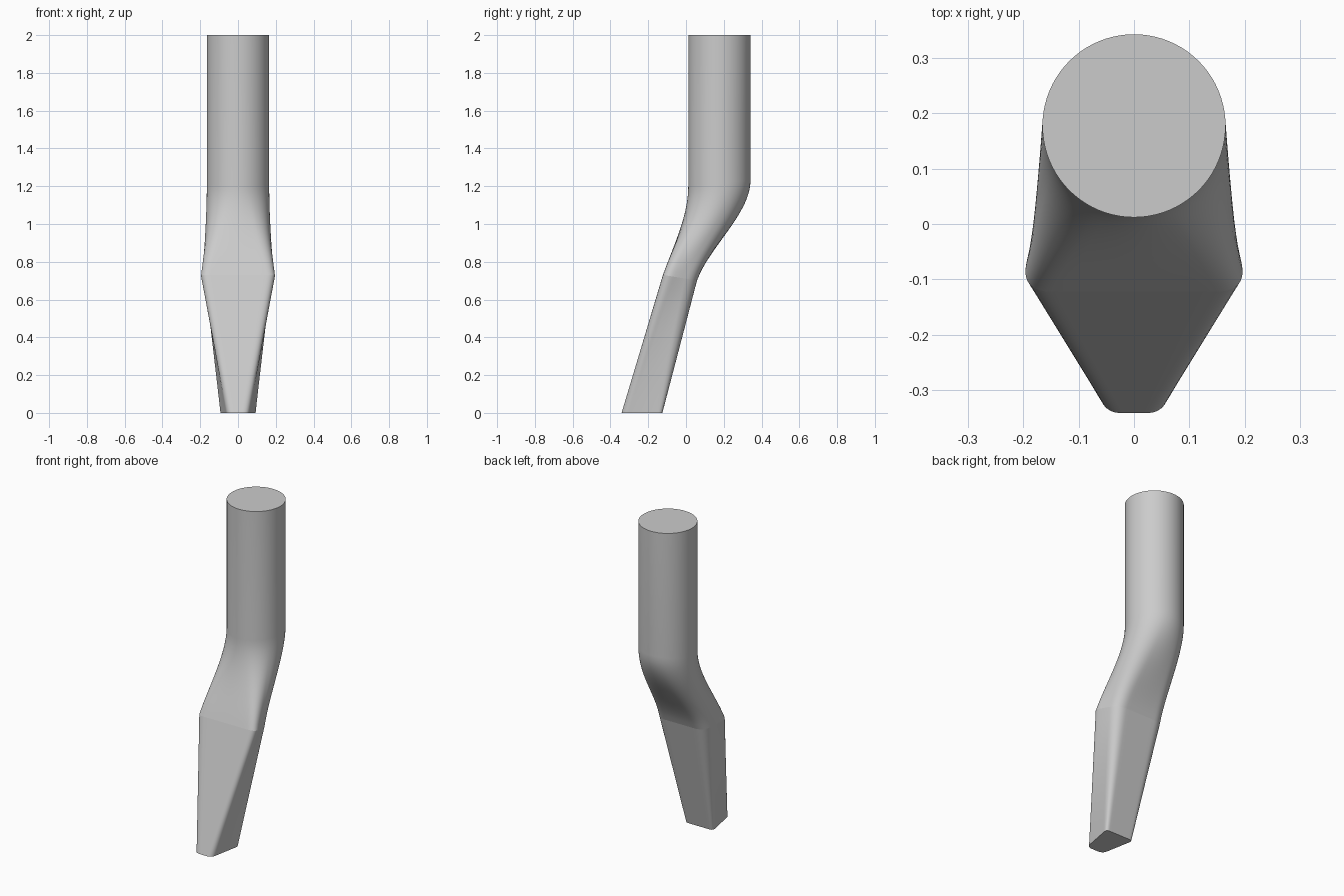
import bpy, bmesh, math
from mathutils import Vector

if "Cube" in bpy.data.objects:
    bpy.data.objects.remove(bpy.data.objects["Cube"], do_unlink=True)

RADIUS, AXIS_Y, TOP = 0.165, 0.177, 2.0
FLAT, ARC = 5, 10            # segments per half edge and per rounded corner
QUAD = 2 * FLAT + ARC        # segments per quadrant


def rounded_quad(front_w, front_y, back_w, back_y, front_cut, back_cut, height):
    """Symmetric trapezoid with rounded corners, starting at the back middle."""
    half = []
    corners = [(back_w, back_y, back_cut), (front_w, front_y, front_cut)]
    side_mid = Vector(((front_w + back_w) / 2, (front_y + back_y) / 2))
    ends = [(Vector((0, back_y)), side_mid), (side_mid, Vector((0, front_y)))]
    for (w, y, cut), (start, stop) in zip(corners, ends):
        c = Vector((w, y))
        a = c + (start - c).normalized() * cut
        b = c + (stop - c).normalized() * cut
        half += [start.lerp(a, i / FLAT) for i in range(FLAT)]
        for i in range(ARC):
            t = i / ARC
            half.append(a * (1 - t) ** 2 + c * 2 * t * (1 - t) + b * t * t)
        half += [b.lerp(stop, i / FLAT) for i in range(FLAT)]
    half.append(Vector((0, front_y)))
    pts = half + [Vector((-p.x, p.y)) for p in half[-2:0:-1]]
    return [Vector((p.x, p.y, height(p.y))) for p in pts]


def circle(height):
    n = 4 * QUAD
    pts = []
    for i in range(n):
        a = 2 * math.pi * i / n
        y = AXIS_Y + RADIUS * math.cos(a)
        pts.append(Vector((RADIUS * math.sin(a), y, height(y))))
    return pts


def hermite(a, b, ta, tb, t):
    return (a * (2 * t**3 - 3 * t**2 + 1) + ta * (t**3 - 2 * t**2 + t)
            + b * (3 * t**2 - 2 * t**3) + tb * (t**3 - t**2))


# Cross-sections from the foot to the top
foot = rounded_quad(0.056, -0.341, 0.097, -0.125, 0.035, 0.025, lambda y: 0)
knee = rounded_quad(0.208, -0.122, 0.160, 0.058, 0.06, 0.06, lambda y: 0.71 - 0.17 * y)
bend = circle(lambda y: 1.2 + 0.1 * (y - 0.012))
top = circle(lambda y: TOP)

rings = []
LOWER, UPPER = 10, 16
for k in range(LOWER):
    rings.append([a.lerp(b, k / LOWER) for a, b in zip(foot, knee)])
for k in range(UPPER):
    ring = []
    for a, b in zip(knee, bend):
        rise = b.z - a.z
        start = Vector(((b.x - a.x), 0.36 * rise, rise))
        ring.append(hermite(a, b, start, Vector((0, 0, rise)), k / UPPER))
    rings.append(ring)
rings += [bend, top]

# Loft the sections into one closed leg
bm = bmesh.new()
loops = [[bm.verts.new(p) for p in ring] for ring in rings]
n = len(foot)
for lo, hi in zip(loops, loops[1:]):
    for i in range(n):
        j = (i + 1) % n
        bm.faces.new((lo[i], lo[j], hi[j], hi[i]))
bm.faces.new(loops[0])
bm.faces.new(loops[-1])
bmesh.ops.recalc_face_normals(bm, faces=bm.faces[:])
# Crease at the knee
for i in range(n):
    bm.edges.get((loops[LOWER][i], loops[LOWER][(i + 1) % n])).smooth = False

mesh = bpy.data.meshes.new("leg")
bm.to_mesh(mesh)
bm.free()
leg = bpy.data.objects.new("leg", mesh)
bpy.context.collection.objects.link(leg)

mat = bpy.data.materials.new("light grey")
mat.use_nodes = True
grey = (0.6, 0.6, 0.6, 1)
mat.diffuse_color = grey
mat.node_tree.nodes["Principled BSDF"].inputs["Base Color"].default_value = grey
mesh.materials.append(mat)

bpy.ops.object.select_all(action="DESELECT")
leg.select_set(True)
bpy.context.view_layer.objects.active = leg
bpy.ops.object.shade_smooth_by_angle(angle=math.radians(35), keep_sharp_edges=True)
